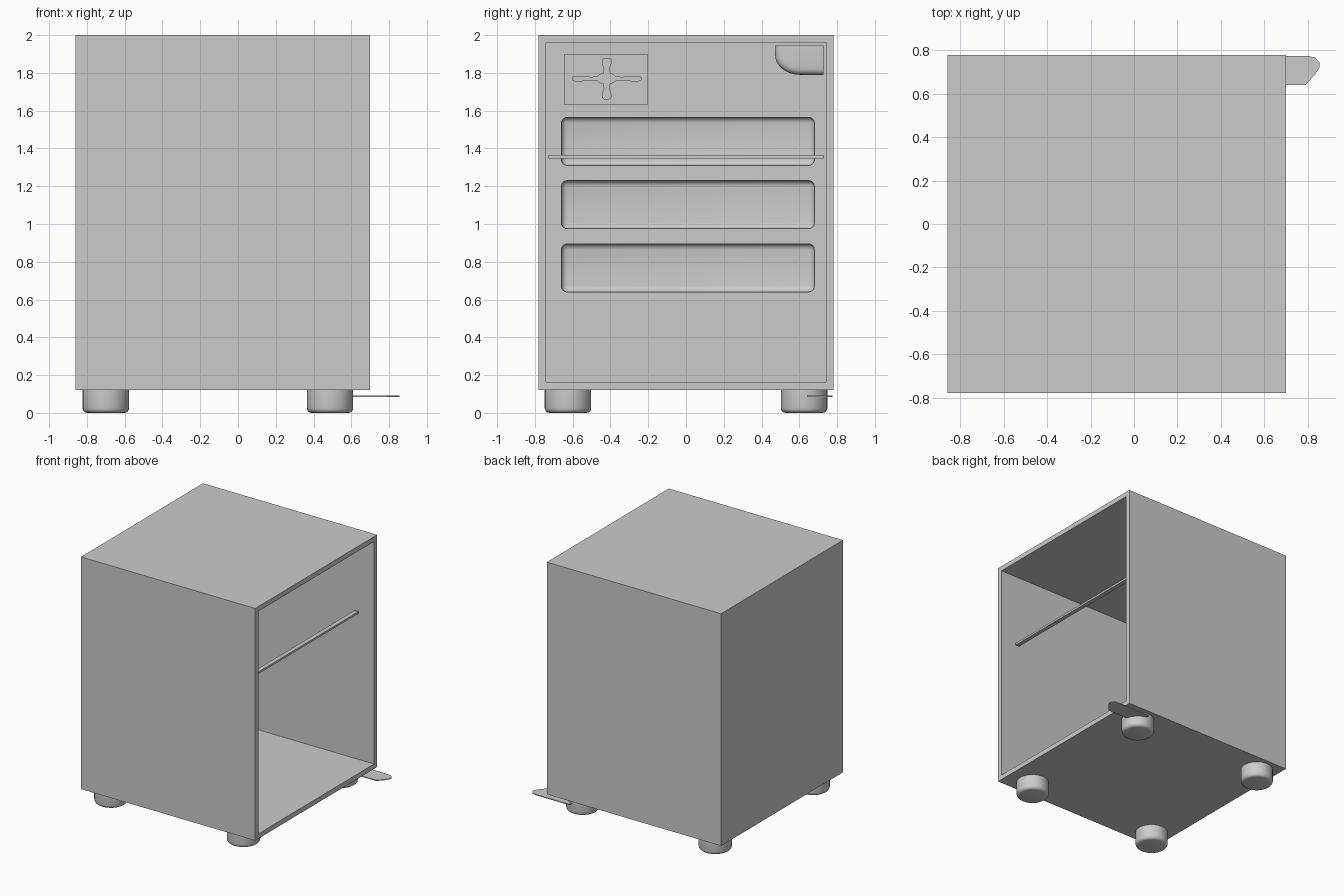
import bpy, bmesh
from math import sin, cos, pi, radians
from mathutils import Matrix, Vector

cube = bpy.data.objects.get("Cube")
if cube:
    bpy.data.objects.remove(cube, do_unlink=True)

grey = bpy.data.materials.new("light grey")
grey.use_nodes = True
grey.diffuse_color = (0.6, 0.6, 0.6, 1)
grey.node_tree.nodes["Principled BSDF"].inputs["Base Color"].default_value = grey.diffuse_color

BACK = -0.79  # inner face of the rear wall


def finish(bm, name, smooth=False):
    bmesh.ops.recalc_face_normals(bm, faces=bm.faces)
    mesh = bpy.data.meshes.new(name)
    bm.to_mesh(mesh)
    bm.free()
    mesh.materials.append(grey)
    obj = bpy.data.objects.new(name, mesh)
    bpy.context.collection.objects.link(obj)
    if smooth:
        bpy.ops.object.select_all(action="DESELECT")
        obj.select_set(True)
        bpy.context.view_layer.objects.active = obj
        bpy.ops.object.shade_smooth_by_angle(angle=radians(35))
    return obj


def box_mesh(lo, hi):
    lo, hi = Vector(lo), Vector(hi)
    bm = bmesh.new()
    bmesh.ops.create_cube(bm, size=1, matrix=Matrix.Translation((lo + hi) / 2)
                          @ Matrix.Diagonal((hi - lo).to_4d()))
    return bm


def prism(points, depth):
    """Extrude a closed outline of 3D points along the depth vector."""
    bm = bmesh.new()
    face = bm.faces.new([bm.verts.new(p) for p in points])
    grown = bmesh.ops.extrude_face_region(bm, geom=[face])["geom"]
    verts = [v for v in grown if isinstance(v, bmesh.types.BMVert)]
    bmesh.ops.translate(bm, verts=verts, vec=depth)
    return bm


# Cabinet: a box opened on the +x side
bm = box_mesh((-0.86, -0.78, 0.12), (0.70, 0.78, 2.0))
door_side = max(bm.faces, key=lambda f: f.calc_center_median().x)
bmesh.ops.inset_region(bm, faces=[door_side], thickness=0.056)
inner = bmesh.ops.extrude_face_region(bm, geom=[door_side])["geom"]
bmesh.ops.translate(bm, verts=[v for v in inner if isinstance(v, bmesh.types.BMVert)],
                    vec=(BACK - 0.70, 0, 0))
bmesh.ops.delete(bm, geom=[f for f in bm.faces if f == door_side], context="FACES_ONLY")
cabinet = finish(bm, "cabinet")

# Three rounded recesses pressed into the rear wall
for i, z in enumerate((0.64, 0.975, 1.31)):
    bm = box_mesh((BACK - 0.04, -0.66, z), (BACK + 0.1, 0.68, z + 0.255))
    bmesh.ops.bevel(bm, geom=bm.edges[:], offset=0.032, segments=4,
                    profile=0.5, affect="EDGES")
    cutter = finish(bm, f"recess_cutter_{i + 1}", smooth=True)
    cutter.hide_render = True
    cutter.hide_viewport = True
    cutter.display_type = "WIRE"
    cut = cabinet.modifiers.new(f"recess_{i + 1}", "BOOLEAN")
    cut.operation = "DIFFERENCE"
    cut.solver = "EXACT"
    cut.object = cutter

# Shelf rail across the opening
finish(box_mesh((0.535, -0.727, 1.348), (0.57, 0.727, 1.364)), "shelf_rail")

# Fan: plate, oval and four paddle blades with a small hub
FY, FZ = -0.42, 1.77
finish(box_mesh((BACK, -0.645, 1.632), (BACK + 0.012, -0.2, 1.898)), "fan_plate")


def oval(x, ry, rz, n=40):
    return [(x, FY + ry * cos(2 * pi * k / n), FZ + rz * sin(2 * pi * k / n))
            for k in range(n)]


finish(prism(oval(BACK + 0.012, 0.19, 0.113), (0.006, 0, 0)), "fan_oval")
finish(prism(oval(BACK + 0.018, 0.052, 0.032, 16), (0.014, 0, 0)), "fan_hub")
finish(prism(oval(BACK + 0.032, 0.014, 0.009, 4), (0.005, 0, 0)), "fan_pin")

half_blade = [(0.1, 0.11), (0.45, 0.08), (0.7, 0.13), (0.9, 0.13), (0.98, 0.07)]
blade = half_blade + [(r, -w) for r, w in reversed(half_blade)]
for i in range(4):
    a = i * pi / 2
    pts = [(BACK + 0.018, FY + 0.188 * (r * cos(a) - w * sin(a)),
            FZ + 0.112 * (r * sin(a) + w * cos(a))) for r, w in blade]
    finish(prism(pts, (0.01, 0, 0)), f"fan_blade_{i + 1}")

# Lamp housing in the upper corner, rounded below and in front
outline = [(BACK, 0.727, 1.944), (BACK, 0.472, 1.944)]
outline += [(BACK, 0.602 - 0.13 * cos(t * pi / 16), 1.895 - 0.105 * sin(t * pi / 16))
            for t in range(9)]
outline.append((BACK, 0.727, 1.788))
bm = prism(outline, (0.12, 0, 0))
rim = [e for e in bm.edges
       if all(v.co.x > BACK + 0.1 for v in e.verts)
       and not all(v.co.y > 0.72 for v in e.verts)
       and not all(v.co.z > 1.94 for v in e.verts)]
bmesh.ops.bevel(bm, geom=rim, offset=0.035, segments=4, profile=0.5, affect="EDGES")
finish(bm, "lamp_housing", smooth=True)

# Round feet with softened lower rims
for side, x in (("right", -0.70), ("left", 0.487)):
    for end, y in (("front", -0.625), ("back", 0.625)):
        bm = bmesh.new()
        bmesh.ops.create_cone(bm, cap_ends=True, segments=32, radius1=0.123, radius2=0.123,
                              depth=0.12, matrix=Matrix.Translation((x, y, 0.06)))
        rim = [e for e in bm.edges if all(v.co.z < 0.01 for v in e.verts)]
        bmesh.ops.bevel(bm, geom=rim, offset=0.025, segments=4, profile=0.5, affect="EDGES")
        finish(bm, f"foot_{end}_{side}", smooth=True)

# Thin hinge plate sticking out below the opening
hinge = [(0.5, 0.64), (0.79, 0.64), (0.835, 0.69), (0.855, 0.72), (0.855, 0.745),
         (0.835, 0.767), (0.8, 0.775), (0.5, 0.775)]
finish(prism([(x, y, 0.084) for x, y in hinge], (0, 0, 0.007)), "hinge_plate")
